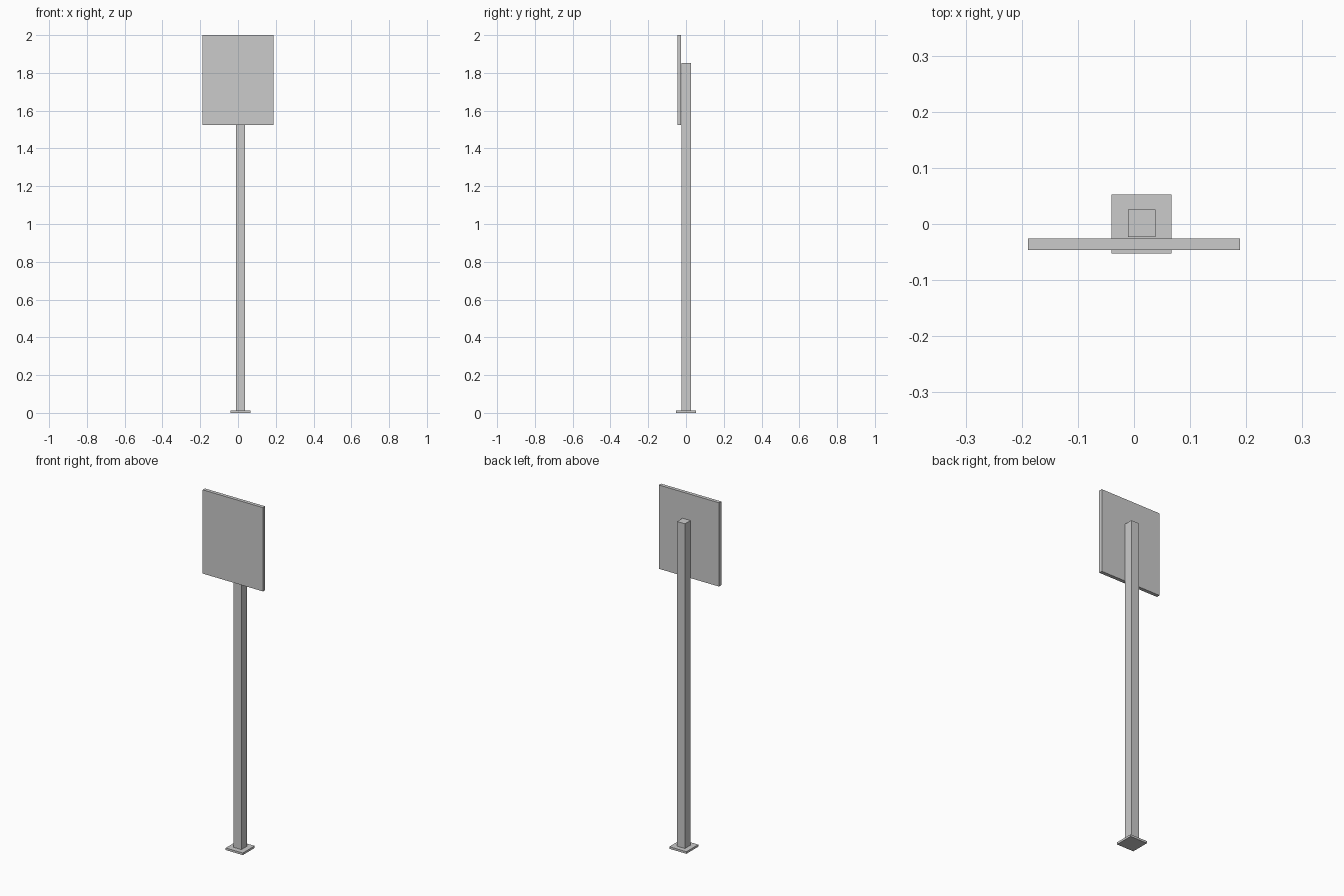
import bpy
import bmesh

if "Cube" in bpy.data.objects:
    bpy.data.objects.remove(bpy.data.objects["Cube"])


def box(name, x, y, z):
    """Add a box spanning the given (min, max) ranges."""
    bm = bmesh.new()
    bmesh.ops.create_cube(bm, size=1)
    for v in bm.verts:
        for i, (lo, hi) in enumerate((x, y, z)):
            v.co[i] = lo if v.co[i] < 0 else hi
    mesh = bpy.data.meshes.new(name)
    bm.to_mesh(mesh)
    bm.free()
    obj = bpy.data.objects.new(name, mesh)
    bpy.context.collection.objects.link(obj)
    return obj


# Square foot plate
box("base_plate", (-0.040, 0.067), (-0.053, 0.053), (0.0, 0.012))
# Slender square post, slightly off centre
box("post", (-0.011, 0.038), (-0.0235, 0.0255), (0.012, 1.853))
# Flat sign board in front of the post
box("sign_board", (-0.189, 0.189), (-0.046, -0.026), (1.525, 2.0))
